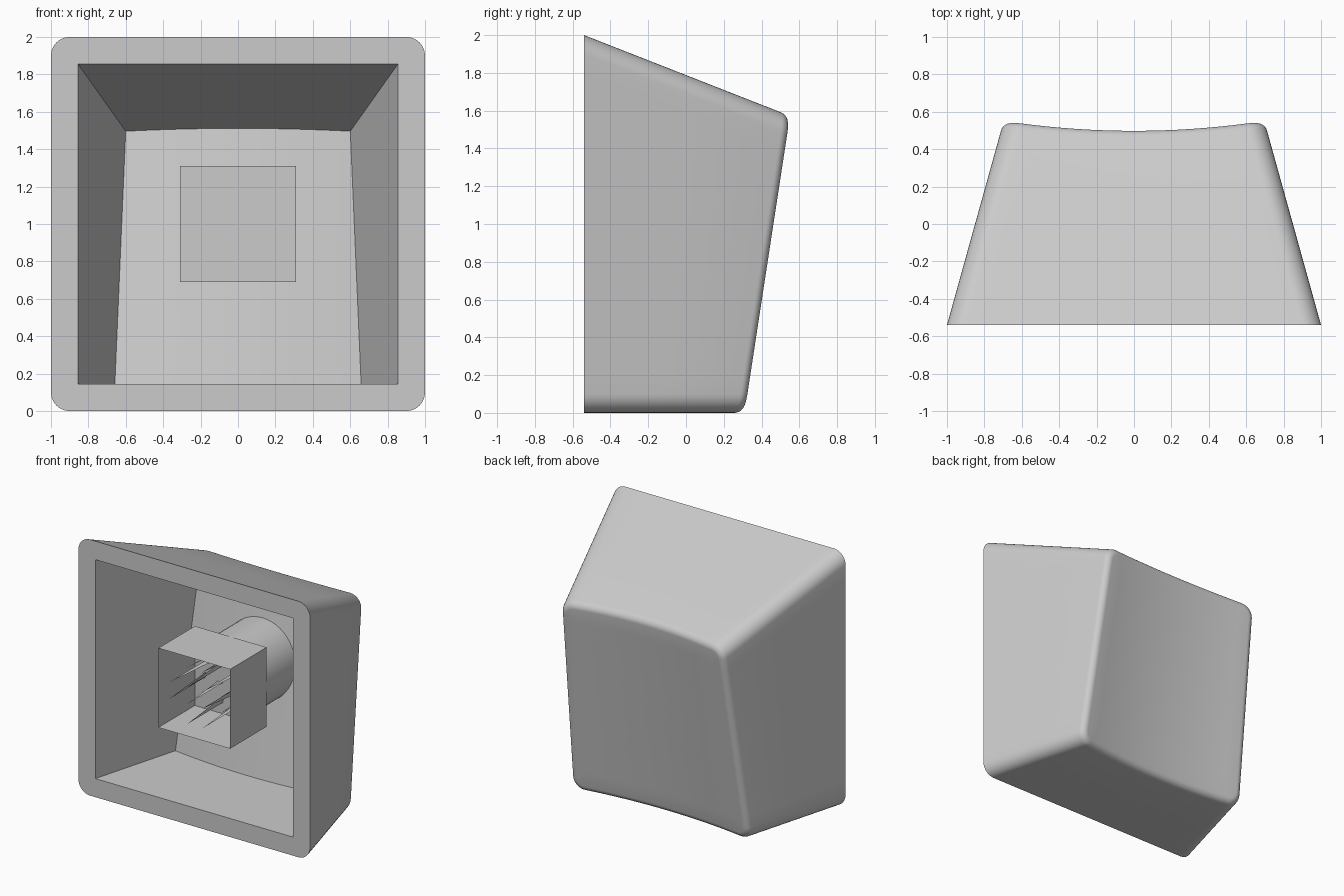
import bpy, bmesh, math

if "Cube" in bpy.data.objects:
    bpy.data.objects.remove(bpy.data.objects["Cube"], do_unlink=True)

FRONT = -0.54          # plane of the open rim
MID = 1.0              # height of the stem axis
STEM = 0.31            # half width of the stem
SOCKET_BACK = -0.09    # depth of the stem socket

grey = bpy.data.materials.new("light grey plastic")
grey.use_nodes = True
grey.diffuse_color = (0.6, 0.6, 0.6, 1)
grey.node_tree.nodes["Principled BSDF"].inputs["Base Color"].default_value = (0.6, 0.6, 0.6, 1)


def finish(bm, name, smooth=False):
    mesh = bpy.data.meshes.new(name)
    bm.to_mesh(mesh)
    bm.free()
    mesh.materials.append(grey)
    obj = bpy.data.objects.new(name, mesh)
    bpy.context.collection.objects.link(obj)
    if smooth:
        bpy.ops.object.select_all(action="DESELECT")
        obj.select_set(True)
        bpy.context.view_layer.objects.active = obj
        bpy.ops.object.shade_smooth_by_angle(angle=math.radians(30))
    return obj


def outline(arc=8, straight=16):
    """Rounded square as (corner, direction) pairs."""
    corners = [(1, 1), (-1, 1), (-1, -1), (1, -1)]
    pts = []
    for k, (cx, cz) in enumerate(corners):
        for i in range(arc + 1):
            a = math.pi / 2 * (k + i / arc)
            pts.append((cx, cz, math.cos(a), math.sin(a)))
        nx, nz = corners[(k + 1) % 4]
        dx, dz = pts[-1][2:]
        for i in range(1, straight):
            f = i / straight
            pts.append((cx + (nx - cx) * f, cz + (nz - cz) * f, dx, dz))
    return pts


def dish(x, z):
    """Sloped, sideways-hollowed face of the cap."""
    return 0.25 + 0.16 * z + 0.115 * x * x


def section(wall, radius, thickness, t=1, inset=0, drop=0, scale=1):
    """One ring of the tapered shell, t runs from the rim to the dished face."""
    ring = []
    r = max(radius - inset, 0)
    for cx, cz, dx, dz in outline():
        y = FRONT
        for _ in range(8):
            depth = y - FRONT
            half = 1 - wall - 0.278 * depth - inset
            low, high = wall + inset, 2 - wall - 0.392 * depth - inset
            x = (cx * (half - r) + dx * r) * scale
            z = (low + high) / 2 + (cz * ((high - low) / 2 - r) + dz * r) * scale
            y = FRONT + t * (dish(x, z) - thickness - drop - FRONT)
        ring.append((x, y, z))
    return ring


# Hollow shell: inner face, inner walls, rim, outer walls, rounded edge, outer face
scales = (0.85, 0.7, 0.55, 0.4, 0.25, 0.1)
edge = 0.045
rings = [section(0.145, 0, 0.155, scale=s) for s in reversed(scales)]
rings += [section(0.145, 0, 0.155, t=t) for t in (1, 0.5, 0)]
rings += [section(0, 0.1, 0, t=t, drop=edge) for t in (0, 0.5, 1)]
for i in range(1, 7):
    a = math.pi / 2 * i / 6
    rings.append(section(0, 0.1, 0, inset=edge * (1 - math.cos(a)), drop=edge * (1 - math.sin(a))))
rings += [section(0, 0.1, 0, inset=edge, scale=s) for s in scales]

bm = bmesh.new()
loops = [[bm.verts.new(p) for p in ring] for ring in rings]
for a, b in zip(loops, loops[1:]):
    for i in range(len(a)):
        j = (i + 1) % len(a)
        bm.faces.new((a[i], a[j], b[j], b[i]))
bm.faces.new(loops[0])
bm.faces.new(loops[-1])
bmesh.ops.remove_doubles(bm, verts=bm.verts, dist=0.0001)
bmesh.ops.recalc_face_normals(bm, faces=bm.faces)
finish(bm, "cap_shell", smooth=True)

# Square stem socket, open at the front
bm = bmesh.new()
square = [(-STEM, -STEM), (STEM, -STEM), (STEM, STEM), (-STEM, STEM)]
near = [bm.verts.new((x, FRONT, MID + z)) for x, z in square]
far = [bm.verts.new((x, SOCKET_BACK, MID + z)) for x, z in square]
for i in range(4):
    j = (i + 1) % 4
    bm.faces.new((near[i], near[j], far[j], far[i]))
bm.faces.new(far)
finish(bm, "stem_socket")

# Thin pointed slivers along the cross-shaped slot
bm = bmesh.new()
arm, half = 0.22, 0.065
cross = []
for k in range(4):
    c, s = round(math.cos(k * math.pi / 2)), round(math.sin(k * math.pi / 2))
    for x, z in ((half, half), (arm, half), (arm, -half)):
        cross.append((x * c + z * s, z * c - x * s))
for (x, z), (nx, nz) in zip(cross, cross[1:] + cross[:1]):
    f = 0.3
    bm.faces.new([bm.verts.new(p) for p in (
        (x, FRONT, MID + z),
        (x, SOCKET_BACK, MID + z),
        (x + (nx - x) * f, SOCKET_BACK, MID + z + (nz - z) * f))])
finish(bm, "cross_slot_slivers")

# Round stem post joining the socket to the shell
post_end = 0.33
bpy.ops.mesh.primitive_cylinder_add(
    vertices=48, radius=STEM - 0.003, depth=post_end - SOCKET_BACK - 0.004,
    location=(0, (post_end + SOCKET_BACK + 0.004) / 2, MID), rotation=(math.pi / 2, 0, 0))
post = bpy.context.object
post.name = "stem_post"
post.data.materials.append(grey)
bpy.ops.object.shade_smooth_by_angle(angle=math.radians(30))
